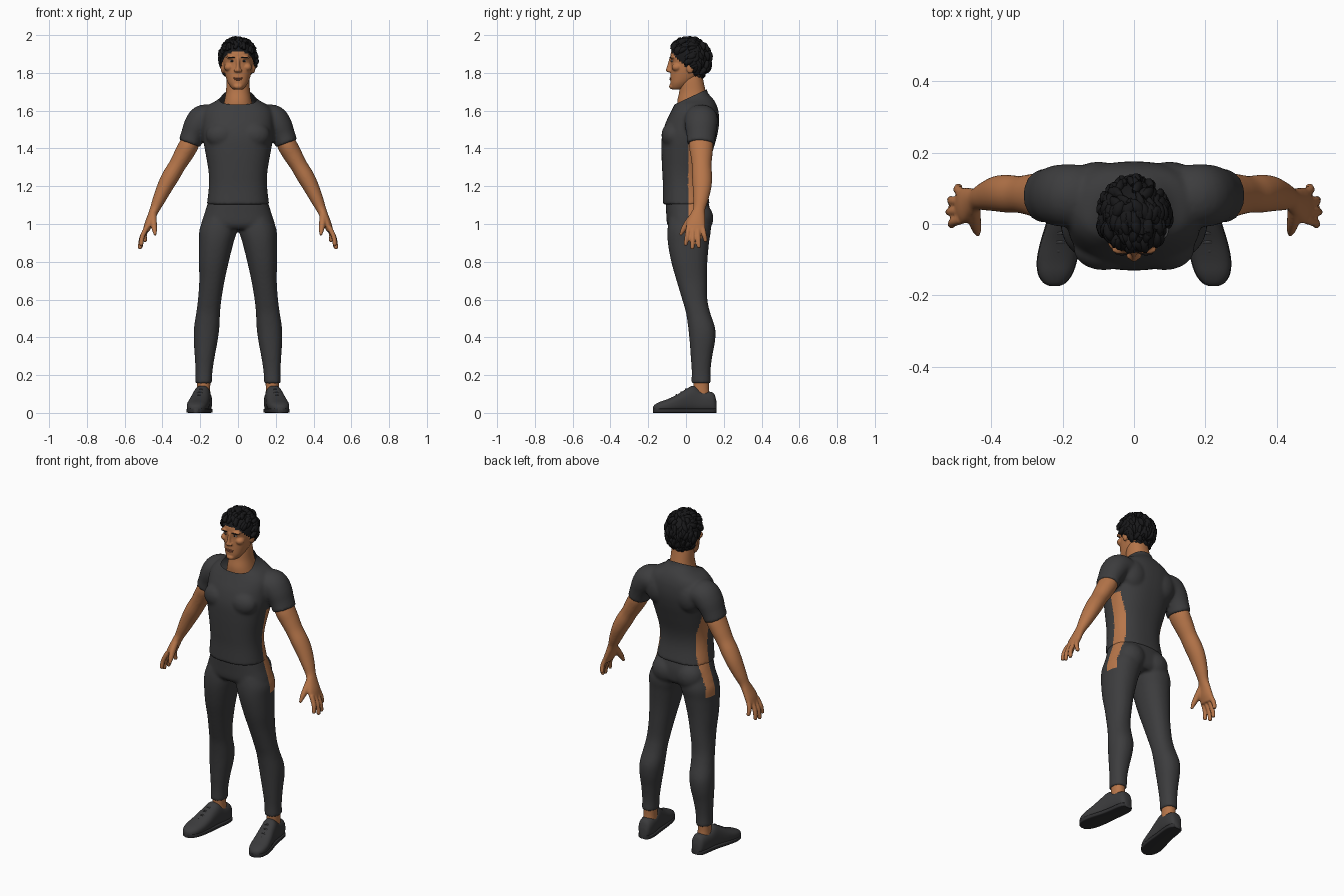
import bpy, bmesh, math, random
from mathutils import Vector, Matrix

if "Cube" in bpy.data.objects:
    bpy.data.objects.remove(bpy.data.objects["Cube"])

random.seed(4)


def material(name, r, g, b):
    m = bpy.data.materials.new(name)
    m.diffuse_color = (r, g, b, 1)
    m.use_nodes = True
    m.node_tree.nodes["Principled BSDF"].inputs["Base Color"].default_value = m.diffuse_color
    return m


SKIN = material("skin", 0.47, 0.18, 0.068)
CLOTH = material("charcoal cloth", 0.046, 0.046, 0.048)
SHOE = material("shoe grey", 0.044, 0.044, 0.046)
SOLE = material("sole grey", 0.028, 0.028, 0.03)
HAIR = material("black hair", 0.009, 0.009, 0.01)
LIP = material("lip", 0.30, 0.10, 0.05)
EYE = material("eye white", 0.45, 0.38, 0.33)


def spline(rows, k=5):
    """Catmull-Rom interpolation of number rows."""
    out = []
    for i in range(len(rows) - 1):
        p = [rows[min(max(i + d, 0), len(rows) - 1)] for d in (-1, 0, 1, 2)]
        for j in range(k):
            t = j / k
            out.append([0.5 * (2 * b + (c - a) * t + (2 * a - 5 * b + 4 * c - d) * t * t
                               + (3 * b - a - 3 * c + d) * t ** 3) for a, b, c, d in zip(*p)])
    return out + [list(rows[-1])]


def loft(bm, rings, n=28, e=2.2):
    """Skin superellipse rings given as (centre, u, v)."""
    def sp(x):
        return math.copysign(abs(x) ** (2 / e), x)
    loops = []
    for c, u, v in rings:
        loops.append([bm.verts.new(c + u * sp(math.cos(a)) + v * sp(math.sin(a)))
                      for a in (2 * math.pi * (i + 0.5) / n for i in range(n))])
    for p, q in zip(loops, loops[1:]):
        for i in range(n):
            j = (i + 1) % n
            bm.faces.new((p[i], p[j], q[j], q[i]))
    bm.faces.new(loops[0])
    bm.faces.new(loops[-1])


def flat(bm, rows, n=36, e=2.2):
    """Horizontal rings: centre x, z, half width, front y, back y."""
    loft(bm, [(Vector((x, (f + b) / 2, z)), Vector((w, 0, 0)), Vector((0, (b - f) / 2, 0)))
              for x, z, w, f, b in spline(rows)], n, e)


def limb(bm, rows, n=24, k=5):
    """Rings square to a path: x, y, z, radius along y, radius across."""
    r = spline(rows, k)
    rings = []
    for i, row in enumerate(r):
        t = (Vector(r[min(i + 1, len(r) - 1)][:3]) - Vector(r[max(i - 1, 0)][:3])).normalized()
        y = Vector((0, 1, 0)) if abs(t.y) < 0.9 else Vector((1, 0, 0))
        u = (y - t * t.dot(y)).normalized()
        rings.append((Vector(row[:3]), u * row[3], t.cross(u) * row[4]))
    loft(bm, rings, n, 2)


def ball(bm, c, r):
    bmesh.ops.create_uvsphere(bm, u_segments=24, v_segments=16, radius=1,
                              matrix=Matrix.Translation(c) @ Matrix.Diagonal((*r, 1)))


def mirror(bm):
    d = bmesh.ops.duplicate(bm, geom=bm.verts[:] + bm.edges[:] + bm.faces[:])["geom"]
    for v in d:
        if isinstance(v, bmesh.types.BMVert):
            v.co.x = -v.co.x


def finish(name, bm, mat, voxel=0, smooth=0):
    bmesh.ops.recalc_face_normals(bm, faces=bm.faces[:])
    me = bpy.data.meshes.new(name)
    bm.to_mesh(me)
    bm.free()
    ob = bpy.data.objects.new(name, me)
    bpy.context.collection.objects.link(ob)
    if voxel:
        m = ob.modifiers.new("fuse", 'REMESH')
        m.mode, m.voxel_size = 'VOXEL', voxel
        s = ob.modifiers.new("soften", 'SMOOTH')
        s.factor, s.iterations = 0.5, smooth
        bpy.context.view_layer.update()
        dg = bpy.context.evaluated_depsgraph_get()
        new = bpy.data.meshes.new_from_object(ob.evaluated_get(dg))
        ob.modifiers.clear()
        ob.data = new
    ob.data.materials.clear()
    ob.data.materials.append(mat)
    ob.data.shade_smooth()
    ob.data.set_sharp_from_angle(angle=math.radians(55))
    return ob


def side_stripe(ob):
    """Bare skin strip down each flank."""
    ob.data.materials.append(SKIN)
    for p in ob.data.polygons:
        c, n = p.center, p.normal
        if 0.01 < c.y < 0.08 and 0.92 < c.z < 1.42 and abs(c.x) > 0.12 and n.x * c.x > 0.5 * abs(c.x):
            p.material_index = 1


# shirt: sleeves, chest and torso fused, then cut along the collar
bm = bmesh.new()
limb(bm, [(.12, .08, 1.55, .085, .07), (.18, .08, 1.555, .088, .078), (.215, .08, 1.52, .086, .073),
          (.24, .08, 1.47, .077, .063), (.257, .078, 1.425, .075, .06)])
ball(bm, (.085, -.07, 1.47), (.085, .06, .07))
ball(bm, (.10, .12, 1.53), (.08, .055, .09))
mirror(bm)
flat(bm, [(0, 1.103, .165, -.123, .127), (0, 1.2, .154, -.122, .108), (0, 1.28, .156, -.126, .112),
          (0, 1.38, .173, -.13, .14), (0, 1.46, .187, -.128, .163), (0, 1.53, .19, -.11, .175),
          (0, 1.59, .185, -.082, .173), (0, 1.63, .155, -.062, .162), (0, 1.66, .105, -.052, .145),
          (0, 1.70, .073, -.043, .113), (0, 1.76, .066, -.04, .105)], 48, 2.4)
shirt = finish("shirt", bm, CLOTH, 0.009, 5)
bm = bmesh.new()
bm.from_mesh(shirt.data)
bmesh.ops.bisect_plane(bm, geom=bm.verts[:] + bm.edges[:] + bm.faces[:],
                       plane_co=(0, -.045, 1.64), plane_no=(0, -.47, 1), clear_outer=True)
bm.to_mesh(shirt.data)
bm.free()
side_stripe(shirt)

# trousers: legs, seat and hips fused
bm = bmesh.new()
flat(bm, [(.095, 1.03, .085, -.09, .125), (.104, .97, .1, -.098, .132), (.115, .9, .091, -.096, .122),
          (.128, .8, .079, -.078, .113), (.138, .7, .067, -.05, .111), (.15, .6, .062, -.02, .113),
          (.158, .53, .063, 0, .128), (.166, .45, .067, .012, .154), (.171, .38, .063, .019, .154),
          (.176, .3, .053, .025, .139), (.18, .22, .045, .03, .13), (.182, .155, .044, .028, .132)])
ball(bm, (.08, .068, 1.03), (.085, .077, .085))
mirror(bm)
flat(bm, [(0, 1.118, .158, -.108, .118), (0, 1.06, .176, -.105, .13), (0, 1.0, .195, -.1, .128),
          (0, .972, .19, -.08, .11)], 48, 2.4)
side_stripe(finish("trousers", bm, CLOTH, 0.009, 4))

# arms with hands
bm = bmesh.new()
limb(bm, [(.235, .08, 1.47, .058, .048), (.262, .08, 1.415, .064, .052), (.29, .082, 1.365, .058, .05),
          (.322, .083, 1.31, .052, .045), (.355, .085, 1.255, .053, .046), (.385, .085, 1.2, .05, .042),
          (.418, .078, 1.13, .04, .034), (.44, .07, 1.08, .032, .026), (.455, .062, 1.045, .04, .023),
          (.473, .053, 1.0, .05, .022), (.487, .05, .965, .05, .017)])
for base, tip in (((.485, .013, .98), (.513, -.003, .885)), ((.487, .037, .975), (.52, .033, .867)),
                  ((.487, .062, .975), (.515, .068, .873)), ((.48, .087, .985), (.492, .105, .905))):
    a, b = Vector(base), Vector(tip)
    m = (a + b) / 2 + Vector((.008, 0, 0))
    limb(bm, [(*a, .014, .014), (*m, .013, .013), (*(b + (m - b) * .12), .011, .011), (*b, .005, .005)], 12)
limb(bm, [(.45, .045, 1.05, .02, .02), (.447, .01, 1.005, .019, .018), (.442, -.014, .97, .014, .014),
          (.438, -.03, .94, .007, .007)], 12)
mirror(bm)
finish("arms", bm, SKIN, 0.0055, 3)

# neck
bm = bmesh.new()
flat(bm, [(0, 1.60, .085, -.045, .13), (0, 1.65, .073, -.046, .118), (0, 1.70, .064, -.036, .105),
          (0, 1.76, .06, -.03, .092), (0, 1.8, .055, -.02, .085)])
finish("neck", bm, SKIN)

# head with brow, cheeks, ears, nose and chin
bm = bmesh.new()
ball(bm, (.034, -.071, 1.883), (.03, .014, .009))
ball(bm, (.048, -.048, 1.83), (.026, .028, .022))
ball(bm, (.081, .022, 1.828), (.011, .02, .031))
ball(bm, (.013, -.089, 1.812), (.009, .01, .008))
mirror(bm)
flat(bm, [(0, 1.712, .022, -.072, -.03), (0, 1.722, .036, -.08, 0), (0, 1.745, .052, -.083, .03),
          (0, 1.775, .064, -.083, .07), (0, 1.81, .073, -.081, .095), (0, 1.85, .078, -.079, .108),
          (0, 1.89, .08, -.083, .112), (0, 1.925, .076, -.072, .105), (0, 1.955, .055, -.04, .08),
          (0, 1.965, .03, -.015, .05)])
flat(bm, [(0, 1.803, .010, -.096, -.06), (0, 1.813, .014, -.107, -.06), (0, 1.84, .010, -.099, -.06),
          (0, 1.88, .010, -.088, -.06)], 16)
ball(bm, (0, -.076, 1.728), (.024, .014, .014))
finish("head", bm, SKIN, 0.0045, 2)

# lips, eyes, irises, eyebrows
bm = bmesh.new()
ball(bm, (0, -.081, 1.773), (.025, .007, .004))
ball(bm, (0, -.081, 1.765), (.02, .007, .005))
finish("lips", bm, LIP)
for name, c, r, mat in (("eyes", (.032, -.073, 1.863), (.012, .0065, .005), EYE),
                        ("irises", (.032, -.077, 1.863), (.005, .0045, .0048), HAIR),
                        ("eyebrows", (.034, -.081, 1.881), (.02, .007, .0035), HAIR)):
    bm = bmesh.new()
    ball(bm, c, r)
    mirror(bm)
    finish(name, bm, mat)

# hair: cap trimmed at the hairline, covered with swept locks
C, R = Vector((0, .017, 1.872)), Vector((.093, .106, .108))


def scalp(d, lift=1.0):
    return C + Vector((d.x * R.x, d.y * R.y, d.z * R.z)) * lift


def hairline(y):
    return max(1.77, 1.83 - 1.05 * y)


bm = bmesh.new()
bmesh.ops.create_uvsphere(bm, u_segments=48, v_segments=32, radius=1,
                          matrix=Matrix.Translation(C) @ Matrix.Diagonal((*R, 1)))
low = [f for f in bm.faces if f.calc_center_median().z < hairline(f.calc_center_median().y)]
bmesh.ops.delete(bm, geom=low, context='FACES')
made = 0
while made < 190:
    d = Vector([random.gauss(0, 1) for _ in range(3)]).normalized()
    p = scalp(d)
    if p.z < hairline(p.y) + .012:
        continue
    made += 1
    side = random.uniform(-.7, .7)
    flow = Vector((side, .8, .5)) if d.y < .15 else Vector((side, .2, -1))
    flow = (flow - d * flow.dot(d)).normalized()
    lift = random.uniform(.02, .07)
    size = random.uniform(.011, .017)
    rows = []
    for k in range(5):
        q = scalp((d + flow * .14 * k).normalized(), 1 + lift * math.sin(.4 + k * .6))
        w = size * (.7, 1, .95, .65, .15)[k]
        rows.append((*q, w, w * .75))
    limb(bm, rows, 8, 2)
finish("hair", bm, HAIR)

# ankles
bm = bmesh.new()
flat(bm, [(.182, .17, .036, .038, .122), (.182, .12, .035, .038, .122), (.182, .07, .038, .03, .13)])
mirror(bm)
finish("ankles", bm, SKIN)

# shoes, soles and laces: y, centre x, half width, height
LAST = spline([(.161, .178, .022, .06), (.148, .179, .036, .1), (.12, .18, .043, .112), (.08, .184, .045, .118),
               (.04, .19, .046, .142), (0, .197, .049, .124), (-.05, .207, .054, .093), (-.1, .216, .055, .07),
               (-.14, .221, .047, .056), (-.165, .223, .03, .042), (-.174, .223, .012, .03)], 4)
bm = bmesh.new()
loft(bm, [(Vector((x, y, h / 2 + .002)), Vector((w, 0, 0)), Vector((0, 0, h / 2))) for y, x, w, h in LAST], 28, 2.5)
mirror(bm)
finish("shoes", bm, SHOE)
bm = bmesh.new()
loft(bm, [(Vector((x, y, .012)), Vector((w + .002, 0, 0)), Vector((0, 0, .012))) for y, x, w, h in LAST], 28, 6)
mirror(bm)
finish("soles", bm, SOLE)
bm = bmesh.new()
for y in (.0, -.025, -.05, -.075):
    x, h = .197 - .2 * y, .124 + .62 * y
    limb(bm, [(x - .03, y, h - .016, .005, .004), (x, y, h + .002, .005, .004), (x + .03, y, h - .016, .005, .004)], 8)
mirror(bm)
finish("laces", bm, SHOE)
